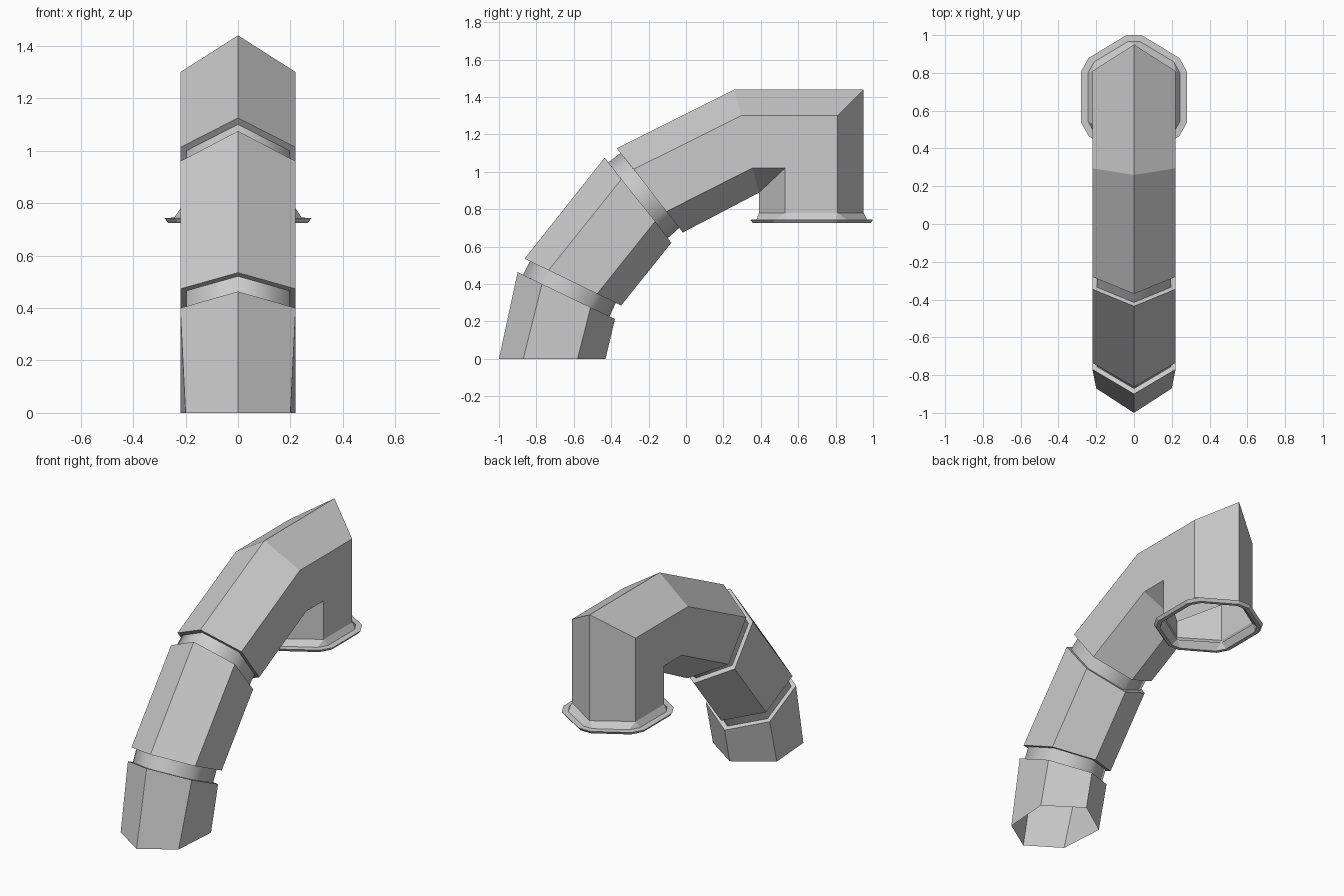
import bpy, bmesh
from mathutils import Vector

if "Cube" in bpy.data.objects:
    bpy.data.objects.remove(bpy.data.objects["Cube"])


def hex_ring(outer, side_outer, side_inner, inner, w_out=0.22, w_in=0.22):
    """Hexagonal pipe section from four (y, z) points on its right half."""
    o, so, si, i = outer, side_outer, side_inner, inner
    return [Vector(p) for p in (
        (0, *o), (w_out, *so), (w_in, *si),
        (0, *i), (-w_in, *si), (-w_out, *so))]


def scaled(ring, s):
    c = sum(ring, Vector()) / len(ring)
    return [c + (p - c) * s for p in ring]


def loft(name, rings, smooth=False):
    """Skin a list of equal-length rings, leaving both ends open."""
    bm = bmesh.new()
    vs = [[bm.verts.new(p) for p in r] for r in rings]
    n = len(rings[0])
    for a, b in zip(vs, vs[1:]):
        for k in range(n):
            m = (k + 1) % n
            bm.faces.new((a[k], a[m], b[m], b[k]))
    bmesh.ops.remove_doubles(bm, verts=bm.verts, dist=0.0005)
    bmesh.ops.recalc_face_normals(bm, faces=bm.faces)
    for f in bm.faces:
        f.smooth = smooth
    mesh = bpy.data.meshes.new(name)
    bm.to_mesh(mesh)
    bm.free()
    ob = bpy.data.objects.new(name, mesh)
    bpy.context.collection.objects.link(ob)
    return ob


INSET = 0.89

# Lower pipe, standing on the ground
low_a = hex_ring((-1, 0), (-0.87, 0), (-0.58, 0), (-0.43, 0), w_out=0.2)
low_b = hex_ring((-0.90, 0.463), (-0.77, 0.40), (-0.51, 0.275), (-0.38, 0.213))
loft("lower_pipe", [low_a, low_b, scaled(low_b, INSET)])

# Middle pipe
mid_a = hex_ring((-0.863, 0.535), (-0.735, 0.473), (-0.475, 0.347), (-0.347, 0.285))
mid_b = hex_ring((-0.435, 1.075), (-0.345, 0.96), (-0.165, 0.735), (-0.078, 0.62))
loft("middle_pipe", [scaled(mid_a, INSET), mid_a, mid_b, scaled(mid_b, INSET)])

# Upper elbow, mitred over and down to the mouth
up_a = hex_ring((-0.37, 1.125), (-0.28, 1.013), (-0.105, 0.787), (-0.017, 0.675))
up_b = hex_ring((0.26, 1.44), (0.295, 1.30), (0.355, 1.02), (0.39, 0.888))
up_c = hex_ring((0.95, 1.44), (0.81, 1.30), (0.53, 1.02), (0.39, 0.888))
up_d = [Vector((p.x, p.y, 0.78)) for p in up_c]
loft("upper_elbow", [scaled(up_a, INSET), up_a, up_b, up_c, up_d])

# Recessed collars joining the pipes
for name, a, b in (("lower_collar", low_b, mid_a), ("upper_collar", mid_b, up_a)):
    loft(name, [scaled(a, INSET), scaled(b, INSET)], smooth=True)


def rim(quarter, z, cy=0.672):
    """Mirror three (x, y) points into a 12-sided ring."""
    right = list(quarter) + [(x, -y) for x, y in reversed(quarter)]
    full = right + [(-x, -y) for x, y in right]
    return [Vector((x, cy + y, z)) for x, y in full]


# Flared mouth flange with chamfered corners
tube = [(0, 0.28), (0.22, 0.14), (0.22, 0.14)]
neck = [(0.03, 0.295), (0.21, 0.187), (0.243, 0.13)]
lip = [(0.04, 0.328), (0.24, 0.207), (0.28, 0.135)]
under = [(0.036, 0.315), (0.23, 0.198), (0.267, 0.13)]
loft("mouth_flange", [
    rim(tube, 0.78, 0.67), rim(neck, 0.745), rim(lip, 0.743),
    rim(under, 0.725), rim(neck, 0.725), rim(tube, 0.765, 0.67)])
